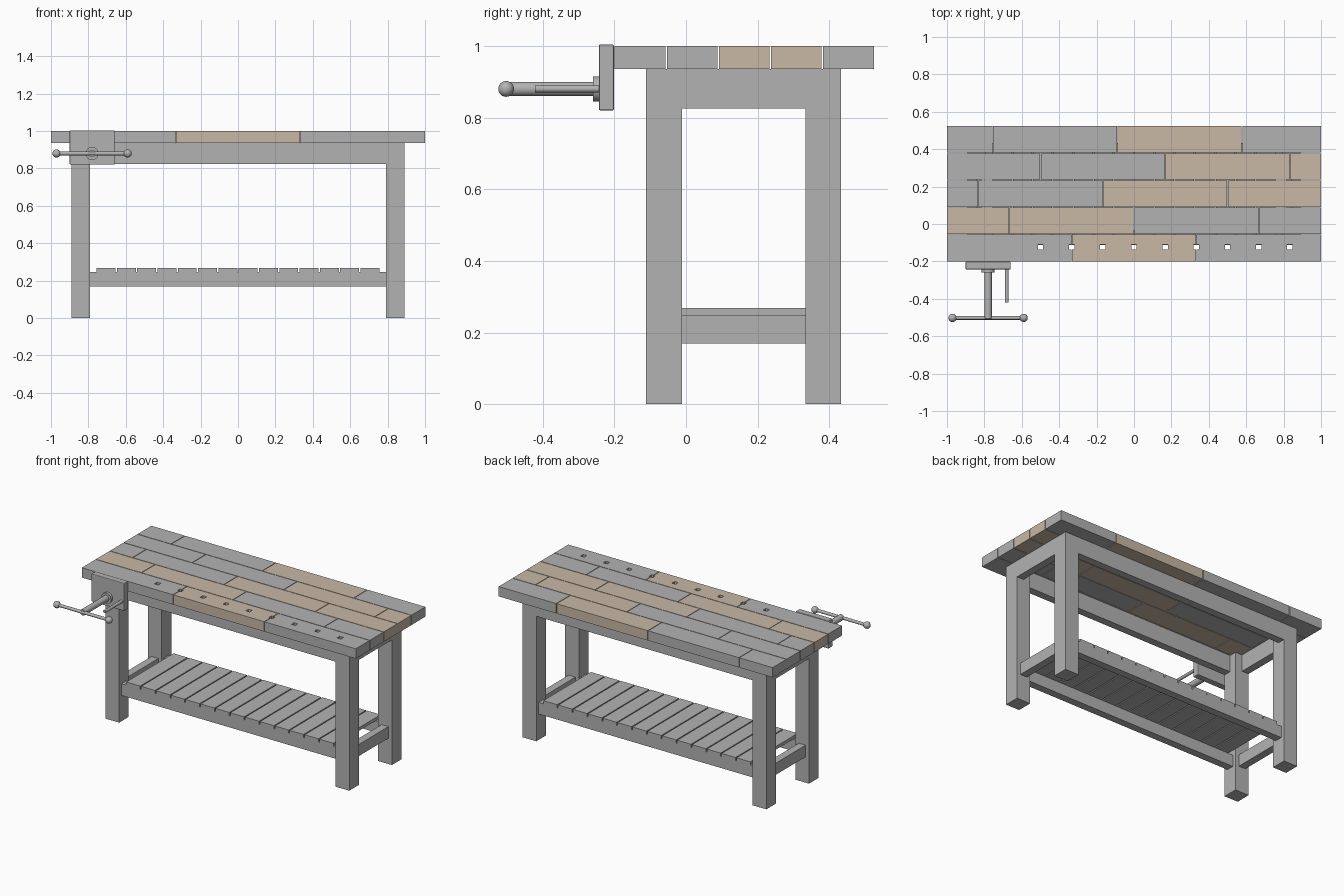
import bpy
import math

old = bpy.data.objects.get("Cube")
if old:
    bpy.data.objects.remove(old)


def make_material(name, rgb):
    mat = bpy.data.materials.new(name)
    mat.use_nodes = True
    colour = (*rgb, 1.0)
    mat.diffuse_color = colour
    mat.node_tree.nodes["Principled BSDF"].inputs["Base Color"].default_value = colour
    return mat


GREY = make_material("grey", (0.45, 0.45, 0.45))
TAN = make_material("tan wood", (0.58, 0.48, 0.38))


def finish(name, mat):
    obj = bpy.context.object
    obj.name = name
    obj.data.materials.append(mat)
    return obj


def box(name, xs, ys, zs, mat=GREY, bevel=0):
    """Box from its lower and upper limit on each axis."""
    spans = (xs, ys, zs)
    bpy.ops.mesh.primitive_cube_add(size=1, location=[(a + b) / 2 for a, b in spans])
    obj = finish(name, mat)
    obj.scale = [b - a for a, b in spans]
    bpy.ops.object.transform_apply(location=False, rotation=False, scale=True)
    if bevel:
        mod = obj.modifiers.new("soft edges", "BEVEL")
        mod.width = bevel
        mod.segments = 2
    return obj


def rod(name, centre, radius, length, axis):
    turn = (math.pi / 2, 0, 0) if axis == "y" else (0, math.pi / 2, 0)
    bpy.ops.mesh.primitive_cylinder_add(vertices=24, radius=radius, depth=length,
                                        location=centre, rotation=turn)
    bpy.ops.object.shade_smooth_by_angle()
    return finish(name, GREY)


# Bench top: five rows of staggered planks
FRONT, BACK, UNDER, TOP = -0.2, 0.525, 0.935, 1.0
GAP = 0.002
rows = [
    ((-0.333, 0.333), "gtg"),
    ((-0.667, 0, 0.667), "ttgg"),
    ((-0.833, -0.167, 0.5), "ggtt"),
    ((-0.5, 0.167, 0.833), "ggtt"),
    ((-0.755, -0.09, 0.578), "ggtg"),
]
depth = (BACK - FRONT) / len(rows)
front_planks = []
for r, (cuts, tones) in enumerate(rows):
    ends = (-1, *cuts, 1)
    y0 = FRONT + r * depth
    ys = (y0 + (GAP if r else 0), y0 + depth - (GAP if r < len(rows) - 1 else 0))
    for i, tone in enumerate(tones):
        x0 = ends[i] + (GAP if i else 0)
        x1 = ends[i + 1] - (GAP if i < len(tones) - 1 else 0)
        plank = box(f"top_plank_{r}_{i}", (x0, x1), ys, (UNDER, TOP),
                    TAN if tone == "t" else GREY)
        if r == 0:
            front_planks.append(plank)

# Square dog holes through the front row
cutters = []
for i in range(9):
    x = -0.5 + i / 6
    cutters.append(box("hole_cutter", (x - 0.014, x + 0.014), (-0.137, -0.109),
                       (UNDER - 0.05, TOP + 0.05)))
bpy.ops.object.select_all(action="DESELECT")
for c in cutters:
    c.select_set(True)
bpy.context.view_layer.objects.active = cutters[0]
bpy.ops.object.join()
cutter = bpy.context.object
for plank in front_planks:
    mod = plank.modifiers.new("dog holes", "BOOLEAN")
    mod.operation = "DIFFERENCE"
    mod.solver = "EXACT"
    mod.object = cutter
    bpy.context.view_layer.objects.active = plank
    bpy.ops.object.modifier_apply(modifier=mod.name)
bpy.data.objects.remove(cutter)

# Frame: legs, flush aprons and centred lower rails
LEG, RAIL = 0.1, 0.05
OUT_X, Y0, Y1 = 0.89, -0.111, 0.433
IN_X = OUT_X - LEG
INSET = (LEG - RAIL) / 2
APRON_Z, RAIL_Z = (0.825, UNDER), (0.17, 0.247)


def side_span(side, outer, width):
    return tuple(sorted((side * outer, side * (outer - width))))


for side, label in ((1, "left"), (-1, "right")):
    box(f"front_leg_{label}", side_span(side, OUT_X, LEG), (Y0, Y0 + LEG), (0, UNDER))
    box(f"back_leg_{label}", side_span(side, OUT_X, LEG), (Y1 - LEG, Y1), (0, UNDER))
    inner_y = (Y0 + LEG, Y1 - LEG)
    box(f"side_apron_{label}", side_span(side, OUT_X, RAIL), inner_y, APRON_Z)
    box(f"side_rail_{label}", side_span(side, OUT_X - INSET, RAIL), inner_y, RAIL_Z)

long_x = (-IN_X, IN_X)
box("front_apron", long_x, (Y0, Y0 + RAIL), APRON_Z)
box("back_apron", long_x, (Y1 - RAIL, Y1), APRON_Z)
box("front_rail", long_x, (Y0 + INSET, Y0 + INSET + RAIL), RAIL_Z)
box("back_rail", long_x, (Y1 - INSET - RAIL, Y1 - INSET), RAIL_Z)

# Shelf slats
SLATS, PITCH, WIDTH = 14, 0.1085, 0.101
for i in range(SLATS):
    x = (i - (SLATS - 1) / 2) * PITCH
    box(f"shelf_slat_{i}", (x - WIDTH / 2, x + WIDTH / 2),
        (Y0 + INSET, Y1 - INSET), (0.247, 0.268))

# Front vise
VX, VZ, HANDLE_Y = -0.78, 0.88, -0.502
box("vise_jaw", (-0.9, -0.66), (-0.243, -0.201), (0.82, 1.004), bevel=0.004)
rod("vise_collar", (VX, -0.251, VZ), 0.035, 0.018, "y")
rod("vise_screw", (VX, -0.374, VZ), 0.02, 0.264, "y")
rod("vise_guide_rod", (-0.68, -0.331, VZ), 0.01, 0.18, "y")
rod("vise_handle", (VX, HANDLE_Y, VZ), 0.01, 0.38, "x")
for side, label in ((1, "left"), (-1, "right")):
    bpy.ops.mesh.primitive_uv_sphere_add(segments=24, ring_count=12, radius=0.022,
                                         location=(VX + side * 0.19, HANDLE_Y, VZ))
    bpy.ops.object.shade_smooth()
    finish(f"vise_handle_ball_{label}", GREY)
